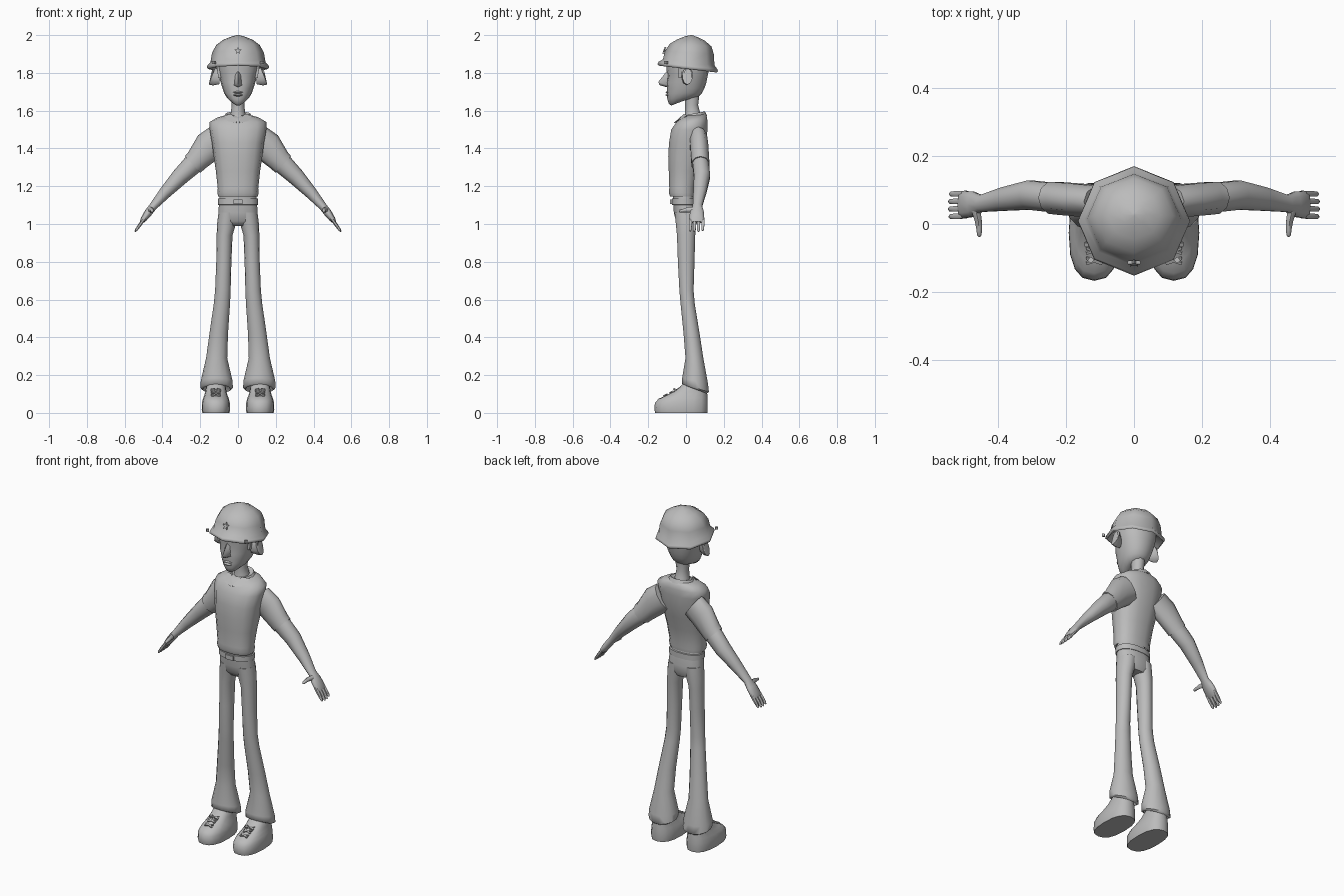
import bpy, bmesh, math
from mathutils import Vector, Matrix

grey = bpy.data.materials.new("plain_grey")
grey.diffuse_color = (0.5, 0.5, 0.5, 1)


def make(name, verts, faces, mirror=False, angle=60):
    me = bpy.data.meshes.new(name)
    me.from_pydata([tuple(v) for v in verts], [], faces)
    bm = bmesh.new()
    bm.from_mesh(me)
    bmesh.ops.recalc_face_normals(bm, faces=bm.faces[:])
    bm.to_mesh(me)
    bm.free()
    me.materials.append(grey)
    ob = bpy.data.objects.new(name, me)
    bpy.context.collection.objects.link(ob)
    if mirror:
        ob.modifiers.new("mirror", 'MIRROR').use_mirror_merge = False
    bpy.ops.object.select_all(action='DESELECT')
    ob.select_set(True)
    bpy.context.view_layer.objects.active = ob
    bpy.ops.object.shade_smooth_by_angle(angle=math.radians(angle))
    return ob


def loft(name, rings, mirror=False, angle=60):
    """Skin a list of point rings and cap both ends."""
    n, m = len(rings[0]), len(rings)
    faces = [(i * n + k, i * n + (k + 1) % n, (i + 1) * n + (k + 1) % n, (i + 1) * n + k)
             for i in range(m - 1) for k in range(n)]
    faces += [tuple(range(n)), tuple(range((m - 1) * n, m * n))]
    return make(name, [p for r in rings for p in r], faces, mirror, angle)


def slab(zf, zb, rx, yf, yb, cx=0, n=14, p=2.0):
    """Near-level ring: front and back height, half width, front and back y."""
    pts = []
    for k in range(n):
        a = 2 * math.pi * k / n
        c, s = math.cos(a), math.sin(a)
        c = math.copysign(abs(c) ** (2 / p), c)
        s = math.copysign(abs(s) ** (2 / p), s)
        pts.append(Vector((cx + rx * c, (yf + yb) / 2 + (yb - yf) / 2 * s,
                           (zf + zb) / 2 + (zb - zf) / 2 * s)))
    return pts


def stack(name, rows, mirror=False, n=14, p=2.0, angle=60):
    return loft(name, [slab(*r, n=n, p=p) for r in rows], mirror, angle)


def tube(name, rows, n=8, side=Vector((0, 1, 0)), mirror=True):
    """Limb along a path; rows are (centre, half thickness, half width along side)."""
    cs = [Vector(r[0]) for r in rows]
    rings = []
    for i, (_, h, w) in enumerate(rows):
        t = cs[min(i + 1, len(cs) - 1)] - cs[max(i - 1, 0)]
        u = t.cross(side).normalized()
        rings.append([cs[i] + u * h * math.cos(2 * math.pi * k / n)
                      + side * w * math.sin(2 * math.pi * k / n) for k in range(n)])
    return loft(name, rings, mirror)


def block(name, loc, size, rot=(0, 0, 0), mirror=False):
    mat = Matrix.Translation(loc)
    for ang, ax in zip(rot, 'XYZ'):
        mat = mat @ Matrix.Rotation(ang, 4, ax)
    v = [mat @ Vector((x * size[0], y * size[1], z * size[2]))
         for x in (-.5, .5) for y in (-.5, .5) for z in (-.5, .5)]
    f = [(0, 1, 3, 2), (4, 5, 7, 6), (0, 1, 5, 4), (2, 3, 7, 6), (0, 2, 6, 4), (1, 3, 7, 5)]
    return make(name, v, f, mirror, 30)


# shirt body with a loose hem
stack("shirt", [
    (1.16, 1.16, .095, -.075, .04), (1.145, 1.145, .105, -.085, .05),
    (1.165, 1.165, .109, -.092, .053), (1.19, 1.19, .107, -.09, .053),
    (1.28, 1.28, .117, -.093, .07), (1.36, 1.36, .129, -.096, .092),
    (1.43, 1.43, .138, -.092, .108), (1.50, 1.50, .15, -.08, .116),
    (1.54, 1.54, .15, -.052, .116), (1.56, 1.568, .11, -.033, .112),
    (1.572, 1.582, .062, -.015, .10)], p=2.4)

# folded collar and its two front flaps
stack("collar", [(1.548, 1.572, .082, -.038, .112), (1.574, 1.596, .064, -.015, .10),
                 (1.566, 1.586, .052, -.005, .09)], n=12)
make("collar_flap", [(.004, -.066, 1.535), (.055, -.05, 1.545), (.075, .01, 1.575),
                     (.035, -.012, 1.582), (.006, -.05, 1.548), (.03, -.02, 1.54)],
     [(0, 1, 4), (1, 2, 3, 4), (0, 5, 1), (1, 5, 2), (2, 5, 3), (3, 5, 4), (4, 5, 0)], True)

# belt and buckle
stack("belt", [(1.10, 1.10, .095, -.065, .045), (1.102, 1.102, .105, -.076, .055),
               (1.134, 1.134, .105, -.076, .055), (1.136, 1.136, .095, -.065, .045)], p=2.4)
block("buckle", (0, -.078, 1.118), (.05, .012, .026))

# trousers: hips and flared legs with a slanted hem
stack("hips", [(.99, .99, .07, -.035, .045), (1.015, 1.015, .107, -.055, .056),
               (1.06, 1.06, .104, -.066, .06), (1.15, 1.15, .098, -.07, .045)], p=2.3)
stack("trouser_leg", [
    (1.06, 1.06, .050, -.062, .058, .053), (1.0, 1.0, .050, -.055, .056, .061),
    (.94, .94, .042, -.049, .05, .071), (.80, .80, .040, -.044, .046, .075),
    (.65, .65, .041, -.036, .041, .08), (.58, .58, .043, -.03, .047, .085),
    (.42, .42, .049, -.014, .073, .102), (.29, .29, .056, -.004, .093, .113),
    (.185, .155, .084, -.022, .118, .113), (.155, .11, .086, -.022, .123, .113),
    (.148, .102, .074, -.012, .112, .113), (.17, .14, .06, 0, .10, .113)], True)

# shoes with a flat sole
stack("shoe", [
    (0, 0, .072, -.163, .113, .117), (.015, .015, .075, -.167, .115, .117),
    (.052, .052, .074, -.165, .115, .117), (.075, .08, .068, -.145, .114, .117),
    (.09, .105, .06, -.11, .112, .117), (.112, .125, .055, -.066, .11, .117),
    (.14, .14, .052, -.03, .107, .117), (.17, .16, .04, 0, .09, .117)],
    True, n=16, p=2.5, angle=50)

# laces across the instep
for i in range(3):
    t = i / 2
    for s in (-1, 1):
        block("shoe_lace", (.117, -.108 + .06 * t, .095 + .028 * t), (.05, .008, .008),
              (.45, 0, s * .35), True)
for s in (-1, 1):
    block("lace_bow", (.117 + s * .016, -.06, .122), (.022, .012, .012), (.4, s * .3, 0), True)

# short sleeve and bare arm
tube("sleeve", [((.10, .066, 1.45), .08, .048), ((.155, .07, 1.41), .082, .05),
                ((.215, .075, 1.34), .063, .05), ((.24, .077, 1.315), .06, .049),
                ((.236, .077, 1.32), .05, .042)], 10)
tube("arm", [((.19, .073, 1.36), .05, .042), ((.24, .078, 1.315), .054, .045),
             ((.305, .085, 1.252), .046, .045), ((.385, .073, 1.167), .033, .036),
             ((.45, .06, 1.092), .021, .026), ((.475, .058, 1.06), .021, .039),
             ((.50, .057, 1.025), .016, .042), ((.512, .056, 1.008), .009, .036)], 10)

# four fingers and a thumb
for i, ln in enumerate((.92, 1.0, .97, .85)):
    y = .024 + i * .022
    tube("finger", [((.495, y, 1.03), .009, .009), ((.52, y - .001, .995), .009, .0095),
                    ((.52 + .02 * ln, y - .002, .995 - .028 * ln), .007, .008),
                    ((.52 + .025 * ln, y - .002, .995 - .036 * ln), .003, .004)], 6)
tube("thumb", [((.465, .04, 1.075), .016, .016), ((.458, .01, 1.075), .014, .012),
               ((.455, -.018, 1.07), .009, .009), ((.455, -.032, 1.068), .008, .008),
               ((.455, -.038, 1.068), .003, .003)], 6, Vector((1, 0, 0)))

# neck and head
stack("neck", [(1.54, 1.56, .05, -.015, .085), (1.585, 1.595, .038, -.006, .075),
               (1.63, 1.63, .033, -.006, .066), (1.70, 1.70, .042, -.01, .075)], n=10)
stack("head", [
    (1.627, 1.665, .022, -.078, .02), (1.635, 1.668, .038, -.09, .045),
    (1.66, 1.675, .058, -.099, .068), (1.69, 1.695, .073, -.101, .086),
    (1.715, 1.72, .082, -.10, .098), (1.75, 1.75, .092, -.103, .108),
    (1.785, 1.78, .10, -.096, .114), (1.82, 1.81, .108, -.104, .12),
    (1.88, 1.86, .112, -.10, .12)], n=16, p=2.2)

# nose, lips and brow
make("nose", [(0, -.097, 1.815), (-.014, -.096, 1.79), (.014, -.096, 1.79),
              (0, -.147, 1.752), (0, -.14, 1.735), (-.021, -.098, 1.735),
              (.021, -.098, 1.735), (0, -.095, 1.722)],
     [(0, 1, 3), (0, 3, 2), (1, 5, 3), (2, 3, 6), (3, 5, 4), (3, 4, 6),
      (4, 5, 7), (4, 7, 6), (0, 2, 6, 7, 5, 1)], angle=75)
for z, h in ((1.697, .007), (1.683, .008)):
    stack("lip", [(z - h, z - h, .012, -.10, -.08), (z, z, .028, -.11, -.075),
                  (z + h, z + h, .012, -.10, -.08)], n=10)

# ears and sideburns
tube("ear", [((.095, -.005, 1.775), .035, .016), ((.122, .004, 1.778), .046, .023),
             ((.137, .008, 1.785), .050, .028), ((.143, .01, 1.786), .042, .022),
             ((.132, .008, 1.784), .025, .012)], 10)
block("sideburn", (.102, -.032, 1.81), (.014, .018, .075), (0, .12, 0), True)

# eight-sided hard hat, tilted back, with a hollow underside
stack("hard_hat", [
    (1.875, 1.845, .118, -.108, .125), (1.838, 1.802, .156, -.143, .162),
    (1.846, 1.808, .165, -.152, .170), (1.858, 1.82, .162, -.146, .166),
    (1.872, 1.84, .146, -.122, .151), (1.915, 1.90, .137, -.112, .147),
    (1.955, 1.94, .115, -.085, .135), (1.978, 1.972, .078, -.045, .098),
    (1.994, 1.99, .036, -.005, .06), (2.0, 2.0, .004, .024, .032)], n=8, angle=75)

# star badge on the hat front
star = []
for d in (-.006, .004):
    for k in range(10):
        r = .02 if k % 2 == 0 else .009
        a = math.pi / 2 + k * math.pi / 5
        star.append((r * math.cos(a), -.114 + d + .3 * r * math.sin(a), 1.917 + r * math.sin(a)))
make("star_badge", star, [tuple(range(10)), tuple(range(10, 20))]
     + [(k, (k + 1) % 10, 10 + (k + 1) % 10, 10 + k) for k in range(10)], angle=30)
for s in (-1, 1):
    block("hat_stud", (s * .127, -.106, 1.855), (.014, .014, .014), (0, 0, s * .7))
